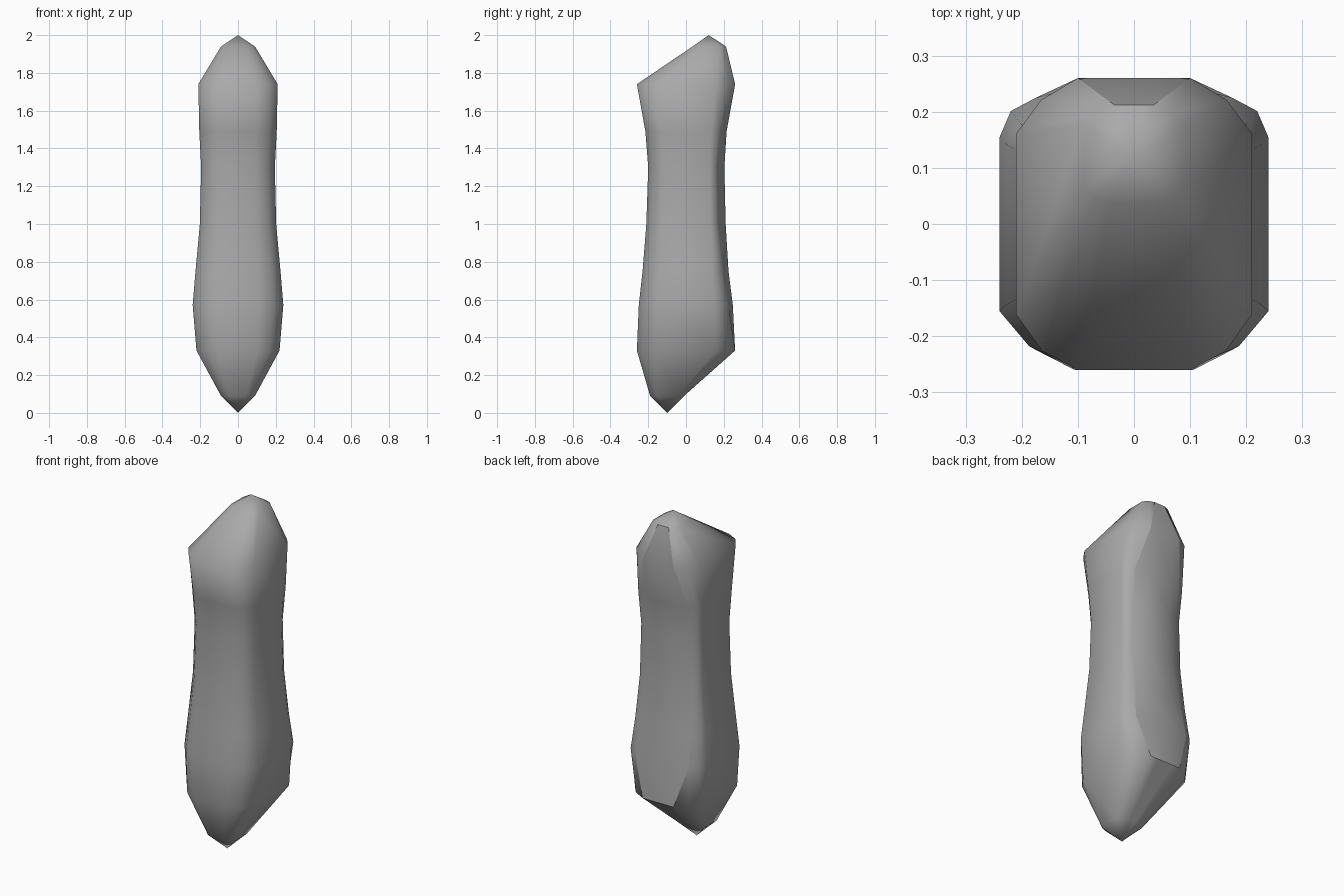
import bpy
import bmesh

cube = bpy.data.objects.get("Cube")
if cube:
    bpy.data.objects.remove(cube, do_unlink=True)

stone_grey = bpy.data.materials.new("stone_grey")
stone_grey.use_nodes = True
colour = (0.4, 0.4, 0.4, 1)
stone_grey.diffuse_color = colour
stone_grey.node_tree.nodes["Principled BSDF"].inputs["Base Color"].default_value = colour

# Sections: height, centre y, half width, front depth, back depth,
# half width and depth of the back panel's edge
SECTIONS = [
    (0.09, -0.10, 0.09, 0.09, 0.09, 0.04, 0.09),
    (0.33, 0, 0.22, 0.26, 0.26, 0.10, 0.26),
    (0.57, 0, 0.24, 0.25, 0.248, 0.175, 0.225),
    (0.75, 0, 0.225, 0.23, 0.225, 0.16, 0.20),
    (1.00, 0, 0.202, 0.21, 0.21, 0.15, 0.175),
    (1.30, 0, 0.195, 0.20, 0.203, 0.147, 0.17),
    (1.49, 0, 0.205, 0.215, 0.215, 0.155, 0.19),
    (1.74, 0, 0.21, 0.26, 0.26, 0.10, 0.26),
    (1.94, 0.12, 0.09, 0.085, 0.092, 0.035, 0.092),
]


def half_section(w, front, back, px, py):
    """Outline of the +x half, from the back panel round to the front."""
    side = 0.62 * back
    return [
        (0.5 * px, back), (px, py),
        ((px + w) / 2 + 0.05 * w, (py + side) / 2 + 0.05 * w),
        (w, side), (w, -0.62 * front), (0.78 * w, -0.87 * front),
        (0.48 * w, -front),
    ]


bm = bmesh.new()
rings = []
for z, yc, *shape in SECTIONS:
    half = half_section(*shape)
    outline = half + [(-x, y) for x, y in reversed(half)]
    rings.append([bm.verts.new((x, y + yc, z)) for x, y in outline])
count = len(rings[0])

# Walls between sections
for low, high in zip(rings, rings[1:]):
    for i in range(count):
        j = (i + 1) % count
        bm.faces.new((low[i], low[j], high[j], high[i]))

# Pointed ends
for ring, tip in ((rings[0], (0, -0.10, 0)), (rings[-1], (0, 0.12, 2))):
    point = bm.verts.new(tip)
    for i in range(count):
        bm.faces.new((ring[i], ring[(i + 1) % count], point))

bmesh.ops.recalc_face_normals(bm, faces=bm.faces[:])
for face in bm.faces:
    face.smooth = True

# Crisp border of the back panel
left, right = 1, count - 2
for low, high in zip(rings[1:], rings[2:]):
    for i in (left, right):
        bm.edges.get((low[i], high[i])).smooth = False
for ring in (rings[1], rings[-1]):
    for i in (left, 0, count - 1):
        j = (i - 1) % count
        bm.edges.get((ring[i], ring[j])).smooth = False

mesh = bpy.data.meshes.new("stone_body")
bm.to_mesh(mesh)
bm.free()
mesh.materials.append(stone_grey)
body = bpy.data.objects.new("stone_body", mesh)
bpy.context.collection.objects.link(body)
